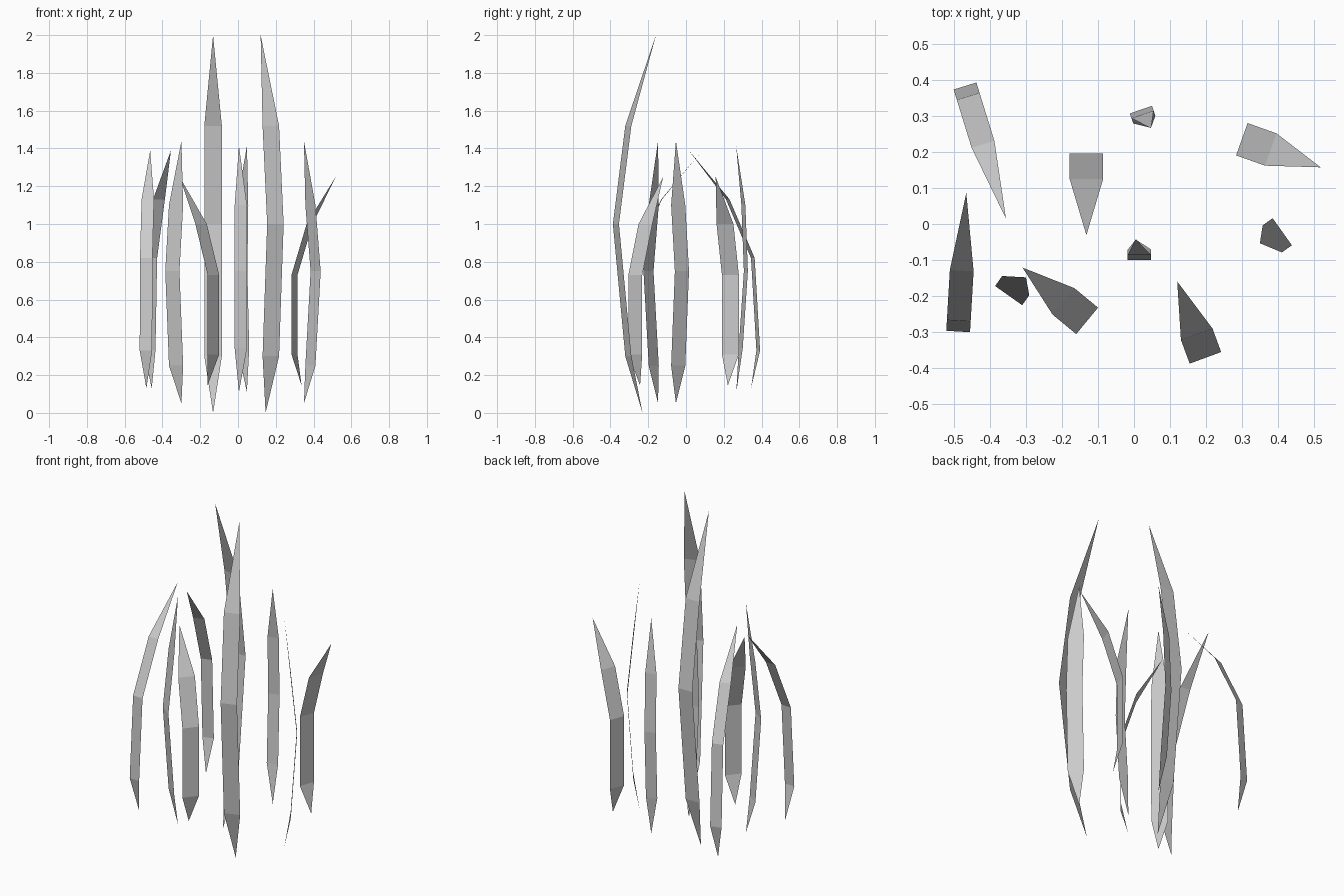
import bpy
from mathutils import Vector

if "Cube" in bpy.data.objects:
    bpy.data.objects.remove(bpy.data.objects["Cube"])

# Blade types: width, sections from root to tip as (inward lean, height), tip sideways shift
TALL = (0.093, [(0.15, 0.0), (0.07, 0.3), (0.0, 1.0), (0.07, 1.52), (0.226, 2.0)], 0.0)
MEDIUM = (0.092, [(0.069, 0.05), (0.034, 0.25), (0.0, 0.75), (0.034, 1.1), (0.069, 1.44)], -0.01)
SLIM = (0.065, [(0.057, 0.11), (0.029, 0.34), (0.0, 0.75), (0.014, 1.1), (0.058, 1.415)], 0.01)
CURVED = (0.066, [(0.04, 0.13), (0.0, 0.33), (0.03, 0.82), (0.169, 1.13), (0.385, 1.39)], 0.0)
SHORT = (0.095, [(0.04, 0.145), (0.0, 0.31), (0.0, 0.73), (0.085, 1.0), (0.232, 1.25)], 0.0)


def blade(name, kind, pos, lean):
    """Thin pointed strip: pos is the outermost centre, lean the bending direction."""
    width, sections, shift = kind
    u = Vector((lean[0], lean[1], 0)).normalized()
    v = Vector((-u.y, u.x, 0))
    origin = Vector((pos[0], pos[1], 0))
    centres = [origin + u * d + Vector((0, 0, z)) for d, z in sections]
    verts = [centres[0] + v * shift]
    for c in centres[1:-1]:
        verts += [c + v * width / 2, c - v * width / 2]
    verts.append(centres[-1] + v * shift)
    last = len(verts) - 1
    faces = [(0, 1, 2)]
    for i in range(1, last - 2, 2):
        faces.append((i, i + 2, i + 3, i + 1))
    faces.append((last - 2, last, last - 1))
    mesh = bpy.data.meshes.new(name)
    mesh.from_pydata(verts, [], faces)
    obj = bpy.data.objects.new(name, mesh)
    bpy.context.collection.objects.link(obj)


# Grass clump: two of each blade type
PLACEMENTS = [
    ("tall_blade", TALL, [((-0.132, 0.195), (0, -1)), ((0.198, -0.371), (-0.0775, 0.21))]),
    ("medium_blade", MEDIUM, [((0.411, -0.0215), (-0.815, -0.58)), ((-0.3475, -0.1985), (0.577, 0.816))]),
    ("slim_blade", SLIM, [((0.019, 0.317), (0.326, -0.945)), ((0.015, -0.1), (0, 1))]),
    ("curved_blade", CURVED, [((-0.4685, 0.3825), (0.1135, -0.3675)), ((-0.4875, -0.298), (0.0225, 0.383))]),
    ("short_blade", SHORT, [((0.299, 0.235), (0.94, -0.335)), ((-0.13, -0.2685), (-0.18, 0.1485))]),
]
for name, kind, spots in PLACEMENTS:
    for n, (pos, lean) in enumerate(spots, 1):
        blade(f"{name}_{n}", kind, pos, lean)
